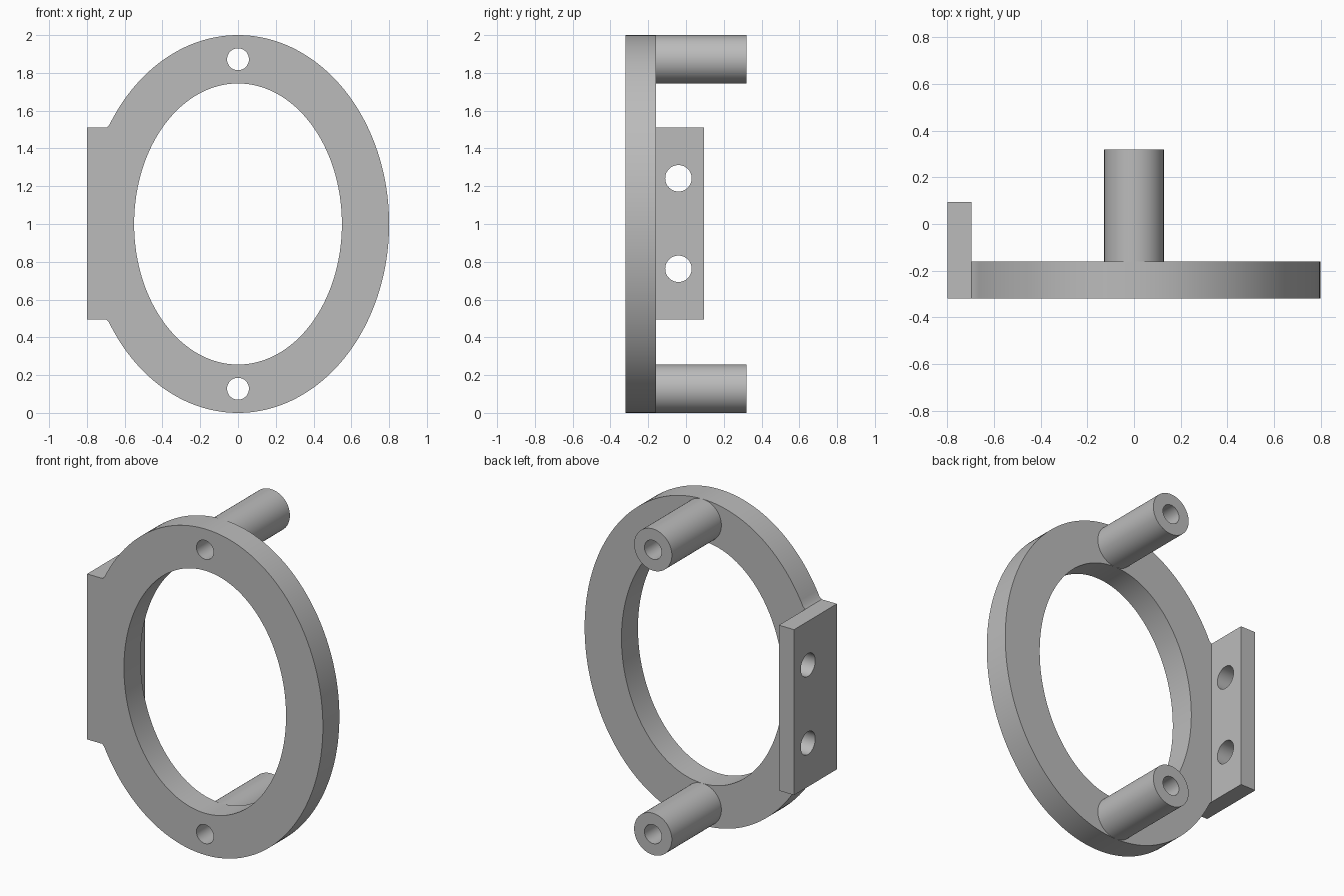
import bpy, bmesh, math
from mathutils import Vector

if "Cube" in bpy.data.objects:
    bpy.data.objects.remove(bpy.data.objects["Cube"], do_unlink=True)

grey = bpy.data.materials.new("plain_grey")
grey.use_nodes = True
COLOUR = (0.5, 0.5, 0.5, 1)
grey.diffuse_color = COLOUR
grey.node_tree.nodes["Principled BSDF"].inputs["Base Color"].default_value = COLOUR


def ellipse(cu, cv, ru, rv, n):
    return [(cu + ru * math.cos(math.tau * i / n), cv + rv * math.sin(math.tau * i / n))
            for i in range(n)]


def prism(name, loops, place, travel):
    """Fill an outline with holes, then extrude it into a solid."""
    bm = bmesh.new()
    for loop in loops:
        verts = [bm.verts.new(place(u, v)) for u, v in loop]
        for a, b in zip(verts, verts[1:] + verts[:1]):
            bm.edges.new((a, b))
    bmesh.ops.triangle_fill(bm, edges=bm.edges[:], use_beauty=True)
    new = bmesh.ops.extrude_face_region(bm, geom=bm.faces[:], use_keep_orig=True)["geom"]
    moved = [g for g in new if isinstance(g, bmesh.types.BMVert)]
    bmesh.ops.translate(bm, verts=moved, vec=Vector(travel))
    bmesh.ops.recalc_face_normals(bm, faces=bm.faces[:])
    mesh = bpy.data.meshes.new(name)
    bm.to_mesh(mesh)
    bm.free()
    obj = bpy.data.objects.new(name, mesh)
    bpy.context.collection.objects.link(obj)
    mesh.materials.append(grey)
    bpy.ops.object.select_all(action="DESELECT")
    obj.select_set(True)
    bpy.context.view_layer.objects.active = obj
    bpy.ops.object.shade_smooth_by_angle(angle=math.radians(30))
    return obj


FRONT, RING_BACK, POST_BACK = -0.32, -0.16, 0.32
TAB_LOW, TAB_HIGH, TAB_OUT, TAB_IN = 0.495, 1.51, -0.8, -0.697
POSTS = {"lower_post": 0.128, "upper_post": 1.872}
bores = [ellipse(0, z, 0.058, 0.058, 48) for z in POSTS.values()]

# Oval ring, its right side squared off into a tab
outline = ellipse(0, 1, 0.8, 1, 160)
in_tab = lambda p: p[0] < 0 and TAB_LOW <= p[1] <= TAB_HIGH
first = next(i for i, p in enumerate(outline) if in_tab(p))
tab = [(TAB_IN, TAB_HIGH), (TAB_OUT, TAB_HIGH), (TAB_OUT, TAB_LOW), (TAB_IN, TAB_LOW)]
kept = [p for p in outline if not in_tab(p)]
outline = kept[:first] + tab + kept[first:]
prism("oval_ring", [outline, ellipse(0, 1, 0.55, 0.744, 160)] + bores,
      lambda u, v: (u, FRONT, v), (0, RING_BACK - FRONT, 0))

# Hollow posts behind the ring
for (name, z), bore in zip(POSTS.items(), bores):
    prism(name, [ellipse(0, z, 0.128, 0.128, 64), bore],
          lambda u, v: (u, RING_BACK, v), (0, POST_BACK - RING_BACK, 0))

# Side mounting plate with two screw holes
plate = [(RING_BACK, TAB_LOW), (0.095, TAB_LOW), (0.095, TAB_HIGH), (RING_BACK, TAB_HIGH)]
holes = [ellipse(-0.04, z, 0.07, 0.07, 48) for z in (0.763, 1.242)]
prism("mounting_plate", [plate] + holes,
      lambda u, v: (TAB_OUT, u, v), (TAB_IN - TAB_OUT, 0, 0))
